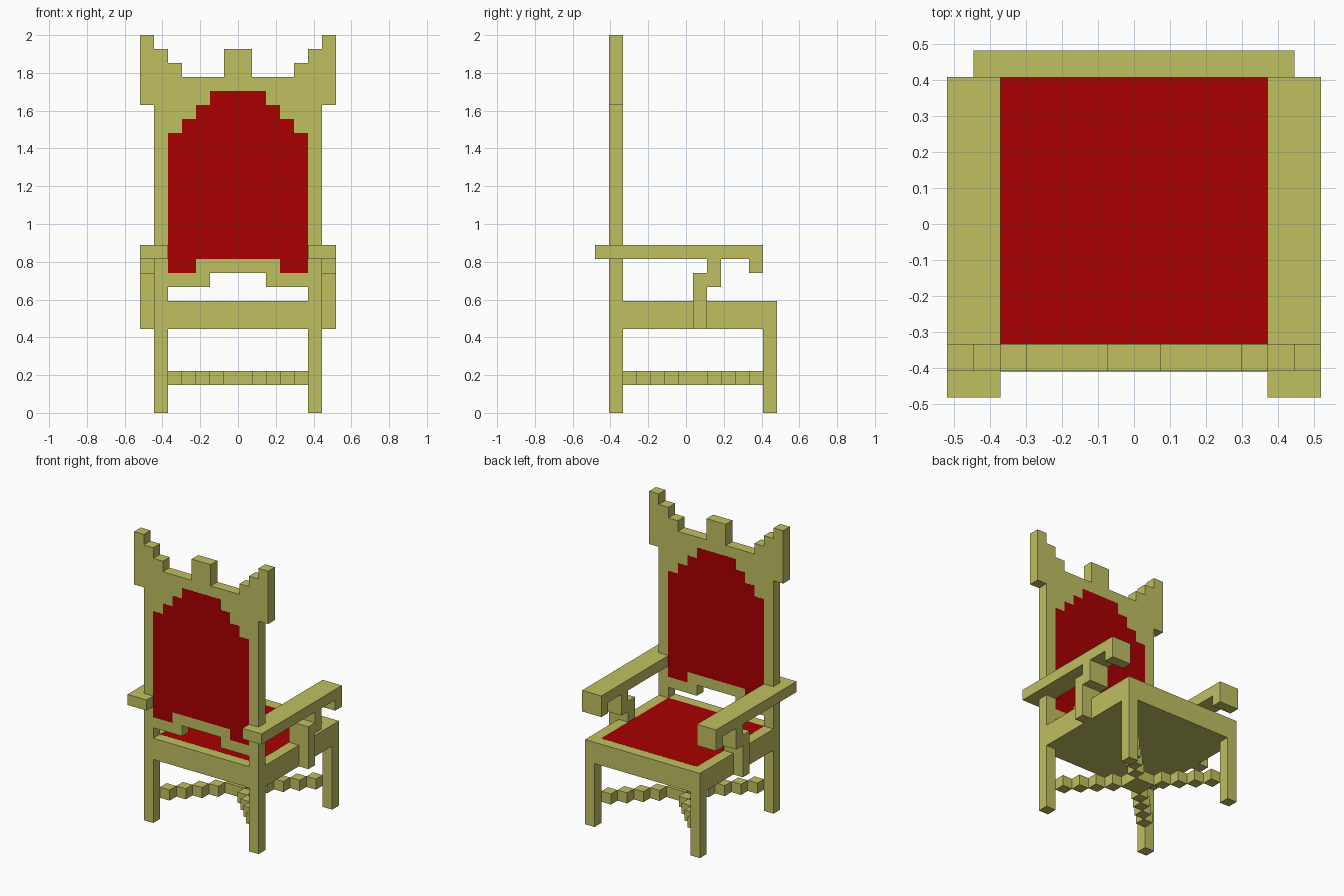
import bpy, bmesh

if "Cube" in bpy.data.objects:
    bpy.data.objects.remove(bpy.data.objects["Cube"])

U = 2 / 27  # block size: the chair is 27 blocks tall
T = 0.012   # cloth plate thickness in blocks


def material(name, rgb):
    m = bpy.data.materials.new(name)
    m.diffuse_color = (*rgb, 1)
    m.use_nodes = True
    m.node_tree.nodes["Principled BSDF"].inputs["Base Color"].default_value = m.diffuse_color
    return m


WOOD = material("olive wood", (0.525, 0.525, 0.12))
RED = material("red cloth", (0.4, 0.0, 0.0))


def prism(name, outline, axis, lo, hi, mat):
    """Extrude a 2D outline (in blocks) along x, y or z from lo to hi."""
    place = {"x": lambda a, b, t: (t, a, b),
             "y": lambda a, b, t: (a, t, b),
             "z": lambda a, b, t: (a, b, t)}[axis]
    bm = bmesh.new()
    verts = [bm.verts.new([c * U for c in place(a, b, lo)]) for a, b in outline]
    face = bm.faces.new(verts)
    moved = bmesh.ops.extrude_face_region(bm, geom=[face])["geom"]
    offset = [c * U for c in place(0, 0, hi - lo)]
    bmesh.ops.translate(bm, vec=offset,
                        verts=[g for g in moved if isinstance(g, bmesh.types.BMVert)])
    bmesh.ops.recalc_face_normals(bm, faces=bm.faces)
    mesh = bpy.data.meshes.new(name)
    bm.to_mesh(mesh)
    bm.free()
    mesh.materials.append(mat)
    obj = bpy.data.objects.new(name, mesh)
    bpy.context.collection.objects.link(obj)
    return obj


def box(name, x0, x1, y0, y1, z0, z1, mat=WOOD):
    return prism(name, [(x0, y0), (x1, y0), (x1, y1), (x0, y1)], "z", z0, z1, mat)


def mirrored(half):
    """Close a half outline by mirroring it across x = 0."""
    return half + [(-x, z) for x, z in reversed(half)]


# Seat block with a thin cloth plate on top
box("seat", -6, 6, -5.5, 6.5, 6, 8)
box("seat_cloth", -5, 5, -4.5, 5.5, 8, 8 + T, RED)

# Backrest with posts, arched lower rail and crown
back = [(2, 10), (2, 9), (5, 9), (5, 8), (6, 8), (6, 22), (7, 22), (7, 27), (6, 27),
        (6, 26), (5, 26), (5, 25), (4, 25), (4, 24), (1, 24), (1, 26)]
prism("backrest", mirrored(back), "y", -5.5, -4.5, WOOD)

# Stepped cloth panel on both faces of the backrest
cloth = [(3, 11), (3, 10), (5, 10), (5, 20), (4, 20), (4, 21), (3, 21), (3, 22),
         (2, 22), (2, 23)]
prism("back_cloth_inner", mirrored(cloth), "y", -4.5, -4.5 + T, RED)
prism("back_cloth_outer", mirrored(cloth), "y", -5.5 - T, -5.5, RED)

# Legs, armrests with drooping tips, and stepped arm supports on each side
arm = [(-6.5, 11), (4.5, 11), (4.5, 10), (5.5, 10), (5.5, 12), (-6.5, 12)]
support = [(0.5, 6), (1.5, 6), (1.5, 9), (2.5, 9), (2.5, 11), (1.5, 11), (1.5, 10), (0.5, 10)]
for side, s in (("left", -1), ("right", 1)):
    x0, x1 = sorted((5 * s, 6 * s))
    box(f"{side}_seat_side_leg", x0, x1, 5.5, 6.5, 0, 6)
    box(f"{side}_backrest_leg", x0, x1, -5.5, -4.5, 0, 6)
    prism(f"{side}_armrest", arm, "x", 5 * s, 7 * s, WOOD)
    # The support is two blocks wide; its inner half is let into the seat
    prism(f"{side}_arm_support", support, "x", 5 * s, 7 * s, WOOD)

# Crossed diagonal stretchers made of corner-to-corner blocks
for i in range(10):
    y = -4.5 + i
    for label, x in (("a", -5 + i), ("b", 4 - i)):
        box(f"stretcher_{label}_{i}", x, x + 1, y, y + 1, 2, 3)
